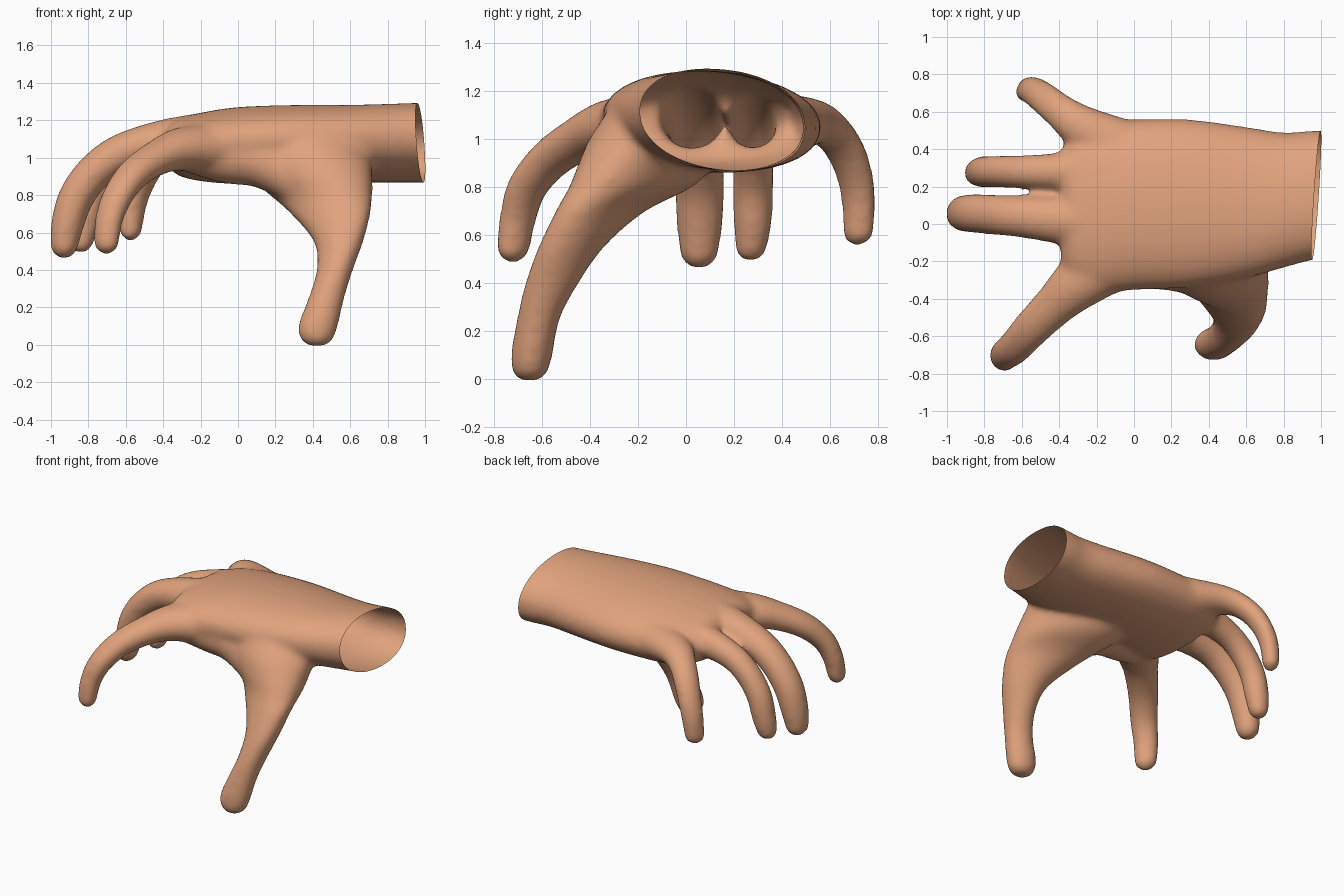
import bpy, bmesh
from math import cos, sin, pi, copysign
from mathutils import Vector

cube = bpy.data.objects.get("Cube")
if cube:
    bpy.data.objects.remove(cube)

SIDES = 28
bm = bmesh.new()


def skin(rings):
    """Bridge rings of points into a closed tube with flat ends."""
    loops = [[bm.verts.new(p) for p in ring] for ring in rings]
    for a, b in zip(loops, loops[1:]):
        for i in range(SIDES):
            j = (i + 1) % SIDES
            bm.faces.new((a[i], a[j], b[j], b[i]))
    bm.faces.new(loops[0][::-1])
    bm.faces.new(loops[-1])


def oval(u0, u1, v0, v1, slant=0.0, power=1.0):
    """Oval filling a rectangle, sheared by slant; a low power is boxier."""
    def bend(c):
        return copysign(abs(c) ** power, c)
    w, h = (u1 - u0) / 2, (v1 - v0) / 2
    points = []
    for i in range(SIDES):
        a = 2 * pi * i / SIDES
        u = w * bend(cos(a))
        points.append(((u0 + u1) / 2 + u, (v0 + v1) / 2 + h * bend(sin(a)) + slant * u))
    return points


def smooth_path(points, steps=4):
    """Catmull-Rom interpolation of control tuples."""
    pts = [Vector(p) for p in points]
    pts = [pts[0] * 2 - pts[1]] + pts + [pts[-1] * 2 - pts[-2]]
    out = []
    for a, b, c, d in zip(pts, pts[1:], pts[2:], pts[3:]):
        for k in range(steps):
            t = k / steps
            out.append(b + (c - a) * t / 2 + (a * 2 - b * 5 + c * 4 - d) * t * t / 2
                       + (b * 3 - a - c * 3 + d) * t ** 3 / 2)
    return out + [pts[-2]]


def finger(points, wide=1.0):
    """Tapered tube along x, y, z, radius points with a rounded tip."""
    path = smooth_path(points)
    mid = [p.to_3d() for p in path]
    rad = [p[3] for p in path]
    side = (mid[-1] - mid[0]).cross(Vector((0, 0, 1))).normalized()
    end = (mid[-1] - mid[-2]).normalized()
    tip, r = mid[-1].copy(), rad[-1]
    for k in range(1, 5):
        a = k * pi / 9
        mid.append(tip + end * r * sin(a))
        rad.append(r * cos(a))
    rings = []
    for i, (c, r) in enumerate(zip(mid, rad)):
        t = mid[min(i + 1, len(mid) - 1)] - mid[max(i - 1, 0)]
        up = side.cross(t).normalized()
        rings.append([c + side * u + up * v
                      for u, v in oval(-r * wide, r * wide, -r, r)])
    skin(rings)


# Palm and wrist: x, then y and z extents, the wrist tilted to the thumb side
palm = [(1.08, -.18, .50, .87, 1.295), (.95, -.195, .50, .87, 1.29),
        (.8, -.235, .49, .87, 1.285), (.6, -.29, .52, .87, 1.28),
        (.3, -.34, .56, .865, 1.28), (0, -.355, .56, .86, 1.27),
        (-.2, -.37, .55, .875, 1.24), (-.33, -.33, .48, .91, 1.21),
        (-.39, -.24, .40, .98, 1.155)]
skin([[(s[0], y, z) for y, z in oval(*s[1:], slant=-.04 - .06 * s[0], power=.94)]
      for s in smooth_path(palm)])

# Thumb and its mound: z, then x and y extents and slant
thumb = [(-.007, .38, .46, -.69, -.615, 0), (.02, .34, .505, -.72, -.58, 0),
         (.1, .32, .535, -.73, -.555, 0), (.25, .375, .57, -.705, -.525, 0),
         (.4, .42, .615, -.67, -.445, -.1), (.55, .405, .67, -.61, -.345, -.3),
         (.7, .28, .71, -.52, -.19, -.42), (.8, .17, .72, -.46, .0, -.42),
         (.9, .06, .72, -.43, .1, -.3), (1.0, .05, .715, -.40, .16, -.15),
         (1.12, .05, .69, -.325, .2, 0)]
skin([[(x, y, s[0]) for x, y in oval(*s[1:])] for s in smooth_path(thumb)])

# Fleshy web from the thumb to the index finger
finger([(.46, -.3, .8, .13), (.3, -.235, .9, .14), (.12, -.205, .985, .145),
        (-.05, -.205, 1.005, .145), (-.2, -.24, 1.03, .13)])

# Index, middle, ring and little finger: x, y, z, radius
finger([(-.12, -.2, 1.05, .14), (-.3, -.32, 1.045, .118), (-.42, -.43, 1.005, .095),
        (-.55, -.56, .92, .084), (-.64, -.66, .8, .076), (-.69, -.7, .67, .069),
        (-.705, -.72, .545, .063)], wide=1.22)
finger([(-.15, .03, 1.09, .15), (-.35, .02, 1.09, .125), (-.6, .04, 1.035, .105),
        (-.75, .05, .94, .1), (-.86, .057, .8, .097), (-.91, .057, .65, .09),
        (-.93, .055, .535, .077)], wide=1.08)
finger([(-.15, .28, 1.08, .15), (-.35, .28, 1.075, .108), (-.55, .28, 1.025, .091),
        (-.68, .28, .94, .087), (-.78, .28, .8, .085), (-.82, .278, .65, .081),
        (-.84, .272, .555, .069)])
finger([(-.1, .42, 1.06, .13), (-.3, .53, 1.07, .095), (-.4, .605, 1.03, .078),
        (-.475, .667, .945, .072), (-.53, .707, .83, .066), (-.56, .72, .72, .062),
        (-.572, .717, .61, .057)], wide=1.22)

bmesh.ops.recalc_face_normals(bm, faces=bm.faces)
mesh = bpy.data.meshes.new("hand")
bm.to_mesh(mesh)
bm.free()
hand = bpy.data.objects.new("hand", mesh)
bpy.context.collection.objects.link(hand)
bpy.context.view_layer.objects.active = hand
hand.select_set(True)

# Fuse the parts into one skin and soften the webs
fuse = hand.modifiers.new("fuse", 'REMESH')
fuse.mode = 'VOXEL'
fuse.voxel_size = .018
soften = hand.modifiers.new("soften", 'SMOOTH')
soften.factor = .5
soften.iterations = 16
for name in ("fuse", "soften"):
    bpy.ops.object.modifier_apply(modifier=name)

# Open the hollow wrist with a slanted cut
bm = bmesh.new()
bm.from_mesh(hand.data)
bmesh.ops.bisect_plane(bm, geom=bm.verts[:] + bm.edges[:] + bm.faces[:],
                       plane_co=(.975, .15, 1.08), plane_no=(1, -.06, .06),
                       clear_outer=True)
bm.to_mesh(hand.data)
bm.free()

skin_tone = bpy.data.materials.new("warm skin")
skin_tone.use_nodes = True
color = (.75, .365, .205, 1)
skin_tone.diffuse_color = color
skin_tone.node_tree.nodes["Principled BSDF"].inputs["Base Color"].default_value = color
hand.data.materials.clear()
hand.data.materials.append(skin_tone)
bpy.ops.object.shade_smooth_by_angle(angle=pi / 3)
